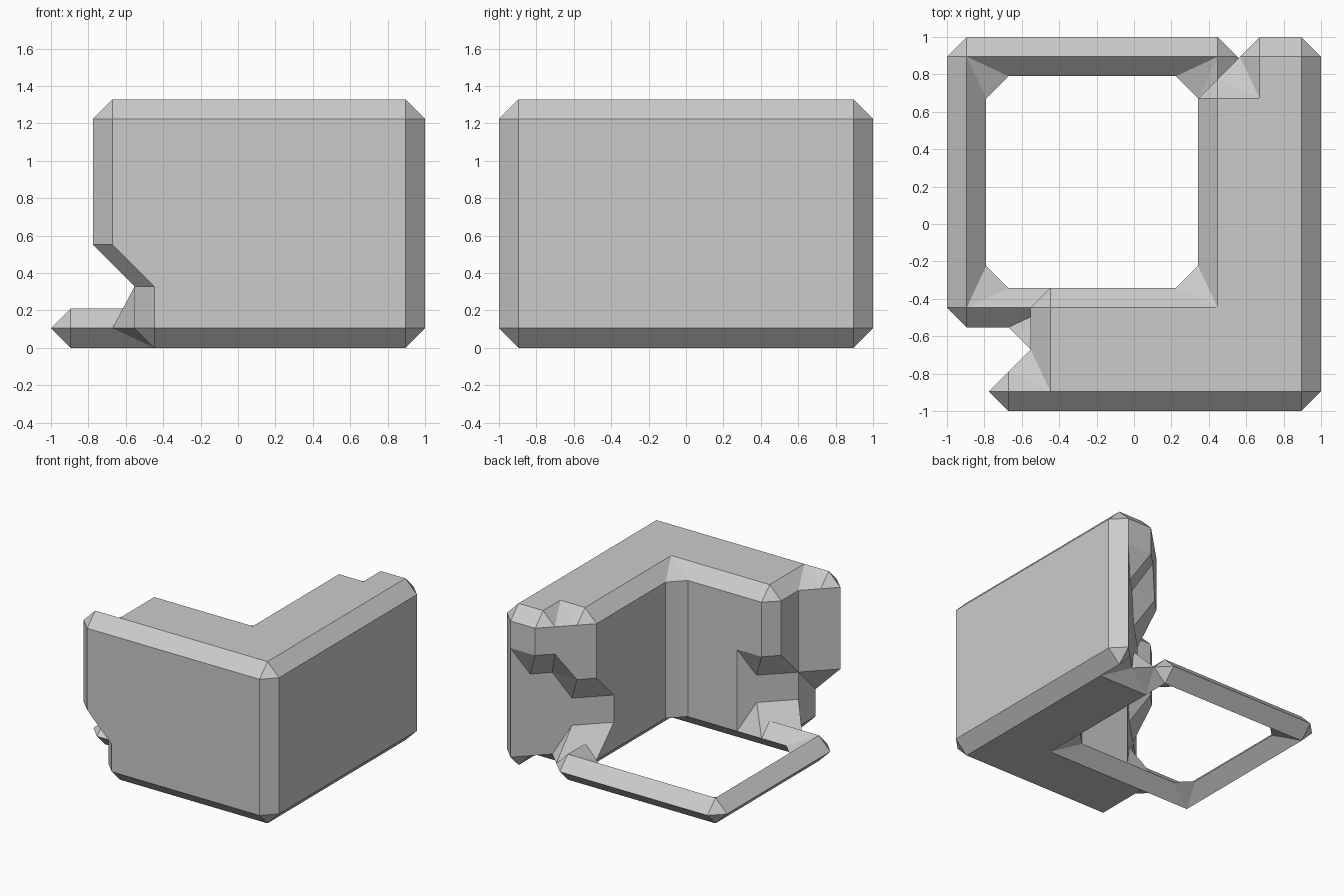
import bpy
import bmesh
from itertools import product
from mathutils import Vector

STEP = 0.22375      # spacing of the block lattice
BEVEL = 0.105       # how far the skin sits outside the outermost blocks
CENTRE = 4          # middle lattice index in x and y

cube = bpy.data.objects.get("Cube")
if cube:
    bpy.data.objects.remove(cube, do_unlink=True)

blocks = set()


def fill(x, y, z):
    """Fill an inclusive range of lattice blocks."""
    blocks.update(product(*(range(a, b + 1) for a, b in (x, y, z))))


# Front wall, three rows deep, with a stepped left end
fill((2, 8), (0, 1), (0, 5))
fill((3, 8), (2, 2), (0, 5))
fill((1, 1), (0, 0), (2, 5))
fill((2, 2), (2, 2), (3, 5))

# Side wall, three columns deep, with a stepped back end
fill((8, 8), (0, 8), (0, 5))
fill((7, 7), (0, 7), (0, 5))
fill((6, 6), (0, 6), (0, 5))
fill((7, 7), (8, 8), (4, 5))
fill((6, 6), (7, 7), (3, 5))

# Thin square frame lying on the ground
fill((0, 8), (2, 2), (0, 0))
fill((0, 0), (2, 8), (0, 0))
fill((0, 6), (8, 8), (0, 0))
fill((6, 6), (7, 8), (0, 0))


def position(p):
    return Vector(((p[0] - CENTRE) * STEP, (p[1] - CENTRE) * STEP,
                   p[2] * STEP + BEVEL))


def cell_sides(origin):
    """Yield the corner cycle of each side of a lattice cell, seen from outside."""
    for axis, side in product(range(3), (0, 1)):
        cycle = []
        for u, v in ((0, 0), (1, 0), (1, 1), (0, 1)):
            p = list(origin)
            p[axis] += side
            p[(axis + 1) % 3] += u
            p[(axis + 2) % 3] += v
            cycle.append(tuple(p))
        yield cycle if side else cycle[::-1]


def cell_loops(origin):
    """Trace the closed loops where the skin passes through a cell."""
    link = {}
    for c in cell_sides(origin):
        for m in range(4):
            if c[m] in blocks or c[(m + 1) % 4] not in blocks:
                continue
            n = (m + 1) % 4
            while c[(n + 1) % 4] in blocks:
                n = (n + 1) % 4
            link[(c[(m + 1) % 4], c[m])] = (c[n], c[(n + 1) % 4])
    while link:
        start = next(iter(link))
        loop, edge = [], start
        while edge in link:
            loop.append(edge)
            edge = link.pop(edge)
        yield loop


# Skin the blocks with flat chamfered faces
bm = bmesh.new()
verts = {}


def skin_vert(edge):
    if edge not in verts:
        inside, outside = map(position, edge)
        verts[edge] = bm.verts.new(inside + (outside - inside) * BEVEL / STEP)
    return verts[edge]


for origin in product(range(-1, 9), range(-1, 9), range(-1, 6)):
    for loop in cell_loops(origin):
        bm.faces.new([skin_vert(e) for e in loop])

bmesh.ops.triangulate(bm, faces=bm.faces[:])
bmesh.ops.recalc_face_normals(bm, faces=bm.faces[:])
bmesh.ops.dissolve_limit(bm, angle_limit=0.01, verts=bm.verts[:],
                         edges=bm.edges[:])

mesh = bpy.data.meshes.new("corner_wall_with_frame")
bm.to_mesh(mesh)
bm.free()

# Plain grey finish
grey = bpy.data.materials.new("plain_grey")
grey.use_nodes = True
colour = (0.6, 0.6, 0.6, 1.0)
grey.diffuse_color = colour
grey.node_tree.nodes["Principled BSDF"].inputs["Base Color"].default_value = colour
mesh.materials.append(grey)

wall = bpy.data.objects.new("corner_wall_with_frame", mesh)
bpy.context.collection.objects.link(wall)
